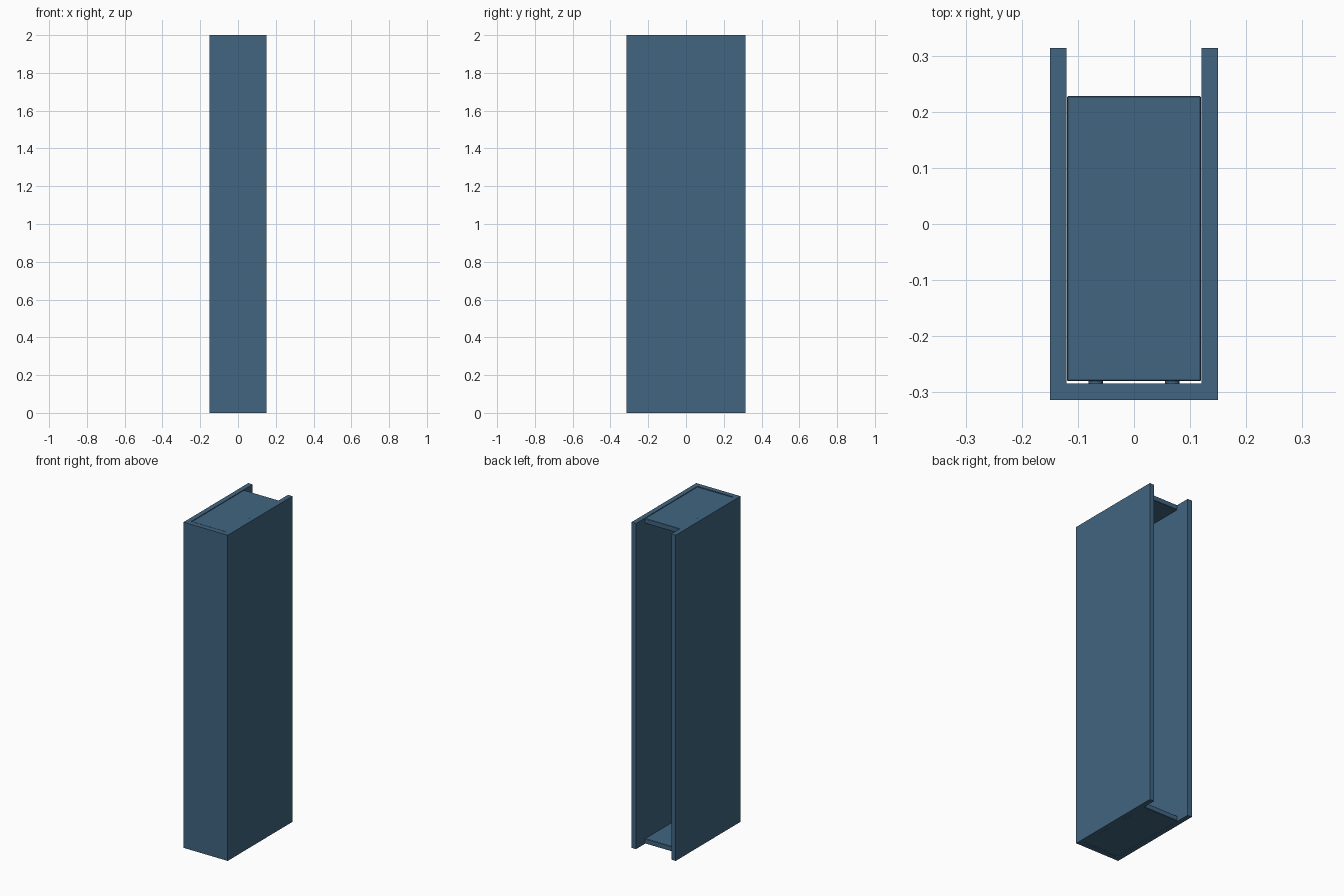
import bpy
import math

if "Cube" in bpy.data.objects:
    bpy.data.objects.remove(bpy.data.objects["Cube"])

blue = bpy.data.materials.new("slate blue")
blue.diffuse_color = (0.053, 0.130, 0.220, 1)
blue.use_nodes = True
blue.node_tree.nodes["Principled BSDF"].inputs["Base Color"].default_value = blue.diffuse_color


def box(name, x, y, z, bevel=0.0):
    """Box between (min, max) pairs on each axis."""
    bpy.ops.mesh.primitive_cube_add(
        size=1, location=[(a + b) / 2 for a, b in (x, y, z)])
    ob = bpy.context.object
    ob.name = name
    ob.scale = [b - a for a, b in (x, y, z)]
    bpy.ops.object.transform_apply(location=False, rotation=False, scale=True)
    ob.data.materials.append(blue)
    if bevel:
        mod = ob.modifiers.new("soft edges", "BEVEL")
        mod.width = bevel
        mod.segments = 1
    return ob


H, T = 2.0, 0.03          # overall height, board thickness
X, Y = 0.15, 0.314        # half width, half depth
PLATE_Y = (-0.28, 0.228)

# Side boards
for name, s in (("left_side", -1), ("right_side", 1)):
    box(name, sorted((s * (X - T), s * X)), (-Y, Y), (0, H))

# Front board between the sides
box("front_board", (-X + T, X - T), (-Y, -Y + T), (0, H))

# End plates, with a thin gap behind the front board
for name, z in (("bottom_plate", 0.002), ("top_plate", H - T - 0.002)):
    box(name, (-X + T + 0.0005, X - T - 0.0005), PLATE_Y, (z, z + T), 0.002)
    # Fixing studs bridging the gap
    for s in (-1, 1):
        bpy.ops.mesh.primitive_cylinder_add(
            vertices=16, radius=0.013, depth=0.007,
            location=(s * 0.068, -0.282, z + T / 2),
            rotation=(math.pi / 2, 0, 0))
        stud = bpy.context.object
        stud.name = name.replace("plate", "stud")
        stud.data.materials.append(blue)
